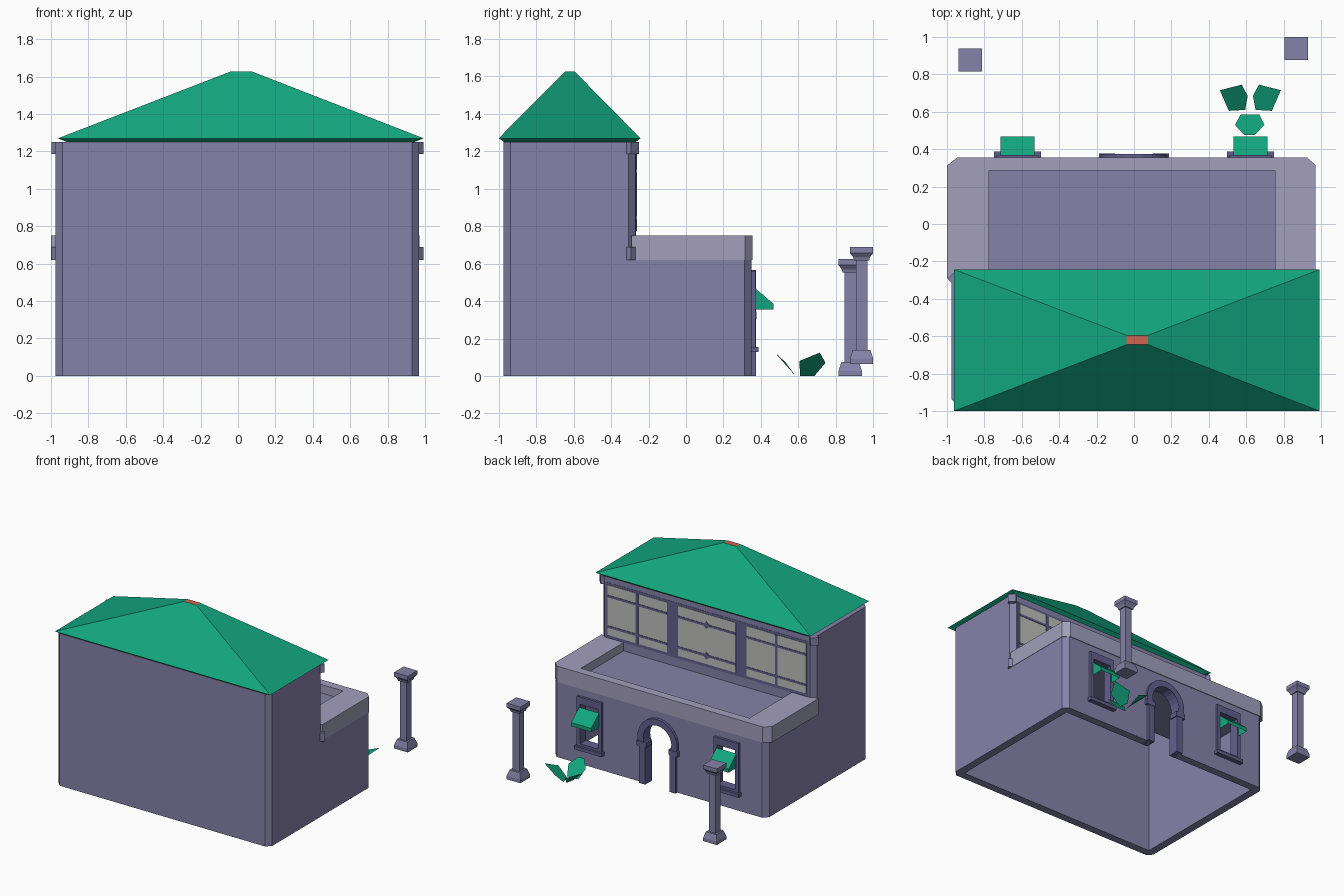
import bpy, bmesh, math
from mathutils import Vector

if "Cube" in bpy.data.objects:
    bpy.data.objects.remove(bpy.data.objects["Cube"])


def material(name, rgb):
    m = bpy.data.materials.new(name)
    m.diffuse_color = (*rgb, 1)
    m.use_nodes = True
    m.node_tree.nodes["Principled BSDF"].inputs["Base Color"].default_value = m.diffuse_color
    return m


WALL = material("wall lavender", (0.24, 0.225, 0.395))
STONE = material("pale stone", (0.36, 0.345, 0.50))
TRIM = material("dark trim", (0.125, 0.115, 0.27))
GLASS = material("grey glass", (0.52, 0.52, 0.50))
GREEN = material("green", (0.006, 0.38, 0.21))
RED = material("ridge red", (0.62, 0.13, 0.08))


def finish(name, bm, *mats):
    bmesh.ops.recalc_face_normals(bm, faces=bm.faces)
    me = bpy.data.meshes.new(name)
    bm.to_mesh(me)
    bm.free()
    for m in mats:
        me.materials.append(m)
    ob = bpy.data.objects.new(name, me)
    bpy.context.collection.objects.link(ob)
    return ob


def prism(name, pts, a, b, mat, axis="z"):
    """Extrude a 2D outline from a to b along an axis."""
    place = {"z": lambda p, t: (p[0], p[1], t),
             "y": lambda p, t: (p[0], t, p[1]),
             "x": lambda p, t: (t, p[0], p[1])}[axis]
    bm = bmesh.new()
    lo = [bm.verts.new(place(p, a)) for p in pts]
    hi = [bm.verts.new(place(p, b)) for p in pts]
    bm.faces.new(lo)
    bm.faces.new(hi)
    for i in range(len(pts)):
        j = (i + 1) % len(pts)
        bm.faces.new((lo[i], lo[j], hi[j], hi[i]))
    return finish(name, bm, mat)


def rect(x0, x1, y0, y1):
    return [(x0, y0), (x1, y0), (x1, y1), (x0, y1)]


def box(name, x0, x1, y0, y1, z0, z1, mat):
    return prism(name, rect(x0, x1, y0, y1), z0, z1, mat)


def octagon(x0, x1, y0, y1, c):
    return [(x0 + c, y0), (x1 - c, y0), (x1, y0 + c), (x1, y1 - c),
            (x1 - c, y1), (x0 + c, y1), (x0, y1 - c), (x0, y0 + c)]


def stack(name, levels, mat, *more):
    """Skin a stack of rectangles (x0, x1, y0, y1, z)."""
    bm = bmesh.new()
    rings = [[bm.verts.new((x, y, l[4])) for x, y in rect(*l[:4])] for l in levels]
    bm.faces.new(rings[0])
    bm.faces.new(rings[-1])
    for r, s in zip(rings, rings[1:]):
        for i in range(4):
            j = (i + 1) % 4
            bm.faces.new((r[i], r[j], s[j], s[i]))
    return finish(name, bm, mat, *more)


def boolean(ob, tool, op):
    mod = ob.modifiers.new("cut", "BOOLEAN")
    mod.object, mod.operation, mod.solver = tool, op, "EXACT"
    bpy.context.view_layer.objects.active = ob
    bpy.ops.object.modifier_apply(modifier=mod.name)
    bpy.data.objects.remove(tool)


def arch(half, spring, r, steps=14, base=0.0):
    """Doorway outline: straight legs and a slightly horseshoe arc."""
    a0 = -math.acos(min(1, half / r))
    arc = [(r * math.cos(t), spring + r * math.sin(t))
           for t in (a0 + (math.pi - 2 * a0) * i / steps for i in range(steps + 1))]
    return [(half, base)] + arc + [(-half, base)]


X0, X1 = -0.975, 0.967

# hollow house shell: low hall with a tall block behind it
house = prism("house_walls", octagon(X0, X1, -0.975, 0.35, 0.038), 0, 0.68, WALL)
tall = prism("tall_block", octagon(X0, X1, -0.975, -0.27, 0.038), 0, 1.25, WALL)
boolean(house, tall, "UNION")
boolean(house, box("cut", X0 + .065, X1 - .065, -0.91, 0.285, -0.1, 0.61, WALL), "DIFFERENCE")
boolean(house, box("cut", X0 + .065, X1 - .065, -0.91, -0.335, -0.1, 1.2, WALL), "DIFFERENCE")
boolean(house, prism("cut", arch(0.115, 0.385, 0.135, base=-0.1), 0.2, 0.45, WALL, "y"), "DIFFERENCE")
for s in (-1, 1):
    a, b = sorted((s * 0.53, s * 0.715))
    boolean(house, box("cut", a, b, 0.2, 0.45, 0.17, 0.51, WALL), "DIFFERENCE")

# terrace parapet, a U around three sides
prism("parapet", [(-1.0, -0.29), (-1.0, 0.312), (-0.945, 0.356), (0.925, 0.356),
                  (0.97, 0.315), (0.97, -0.29), (0.755, -0.29), (0.755, 0.285),
                  (-0.775, 0.285), (-0.775, -0.29)], 0.62, 0.75, STONE)

# hipped roof with a small flat ridge cap
roof = stack("roof", [(-0.90, 0.93, -0.965, -0.275, 1.245),
                      (-0.963, 0.993, -1.0, -0.243, 1.27),
                      (-0.04, 0.075, -0.645, -0.595, 1.627)], GREEN, RED)
for p in roof.data.polygons:
    if p.center.z > 1.6:
        p.material_index = 1

# corner blocks turned 45 degrees on the tall block
for cx, side in ((-0.955, "left"), (0.95, "right")):
    d = 0.043
    for z0, z1, lvl in ((0.62, 0.69, "lower"), (1.185, 1.25, "upper")):
        prism(f"corner_block_{lvl}_{side}",
              [(cx - d, -0.293), (cx, -0.293 - d), (cx + d, -0.293), (cx, -0.293 + d)],
              z0, z1, WALL)

# upper window band: trim panel, glass panes, bars
box("window_band", -0.925, 0.917, -0.28, -0.268, 0.75, 1.205, TRIM)
for i, (a, b) in enumerate(((-0.905, -0.365), (-0.265, 0.26), (0.36, 0.90))):
    box(f"glass_{i}", a, b, -0.272, -0.2655, 0.775, 1.185, GLASS)
    for z in (0.845, 1.095):
        box(f"glazing_bar_{i}", a, b, -0.272, -0.262, z - 0.009, z + 0.009, TRIM)
        if i == 1:
            prism("bar_diamond", [(-0.035, z), (0, z - 0.03), (0.03, z), (0, z + 0.03)],
                  -0.272, -0.261, TRIM, "y")
    if i != 1:
        m = (a + b) / 2
        box(f"mullion_{i}", m - 0.012, m + 0.012, -0.272, -0.262, 0.775, 1.185, TRIM)

# arched door surround with imposts
outer, inner = arch(0.165, 0.385, 0.18), arch(0.11, 0.385, 0.128)
prism("door_surround", outer + inner[::-1], 0.283, 0.373, TRIM, "y")
for s in (-1, 1):
    a, b = sorted((s * 0.102, s * 0.187))
    box("door_impost", a, b, 0.30, 0.376, 0.305, 0.345, TRIM)

# windows: frame, sill and fabric awning
for s, side in ((-1, "left"), (1, "right")):
    def bar(name, u0, u1, y0, y1, z0, z1):
        a, b = sorted((s * u0, s * u1))
        return box(f"{name}_{side}", a, b, y0, y1, z0, z1, TRIM)
    bar("window_jamb_inner", 0.51, 0.54, 0.29, 0.37, 0.14, 0.56)
    bar("window_jamb_outer", 0.705, 0.735, 0.29, 0.37, 0.14, 0.56)
    bar("window_head", 0.54, 0.705, 0.29, 0.37, 0.50, 0.56)
    bar("window_foot", 0.54, 0.705, 0.29, 0.37, 0.14, 0.175)
    bar("window_sill", 0.497, 0.748, 0.34, 0.388, 0.127, 0.155)
    a, b = sorted((s * 0.533, s * 0.715))
    awning = prism(f"awning_{side}", [(0.366, 0.355), (0.468, 0.355), (0.468, 0.385), (0.366, 0.472)],
                   a, b, GREEN, "x")
    bm = bmesh.new()
    bm.from_mesh(awning.data)
    bmesh.ops.delete(bm, geom=[f for f in bm.faces if f.normal.z < -0.9 or f.normal.y < -0.9],
                     context="FACES")
    bm.to_mesh(awning.data)
    bm.free()

# two free-standing square columns
for name, cx, cy, z in (("column_left", -0.875, 0.877, 0), ("column_right", 0.867, 0.938, 0.065)):
    prof = [(0.062, 0), (0.062, 0.028), (0.047, 0.075), (0.031, 0.075), (0.031, 0.553),
            (0.04, 0.553), (0.045, 0.57), (0.062, 0.592), (0.062, 0.625)]
    stack(name, [(cx - r, cx + r, cy - r, cy + r, z + h) for r, h in prof], WALL)

# low plant: three six-sided leaves leaning outward
side_leaf = [(0.65, 0.61, 0), (0.737, 0.605, 0.08), (0.785, 0.715, 0.125),
             (0.668, 0.745, 0.07), (0.636, 0.685, 0)]
middle_leaf = [(0.57, 0.585, 0), (0.54, 0.53, 0.075), (0.59, 0.475, 0.125),
               (0.645, 0.475, 0.125), (0.697, 0.53, 0.075), (0.67, 0.585, 0)]
leaves = {"leaf_right": side_leaf, "leaf_middle": middle_leaf,
          "leaf_left": [(1.244 - x, y, z) for x, y, z in side_leaf]}
for name, pts in leaves.items():
    bm = bmesh.new()
    f = bm.faces.new([bm.verts.new(p) for p in pts])
    f.normal_update()
    if f.normal.z < 0:
        f.normal_flip()
    me = bpy.data.meshes.new(name)
    bm.to_mesh(me)
    bm.free()
    me.materials.append(GREEN)
    bpy.context.collection.objects.link(bpy.data.objects.new(name, me))
